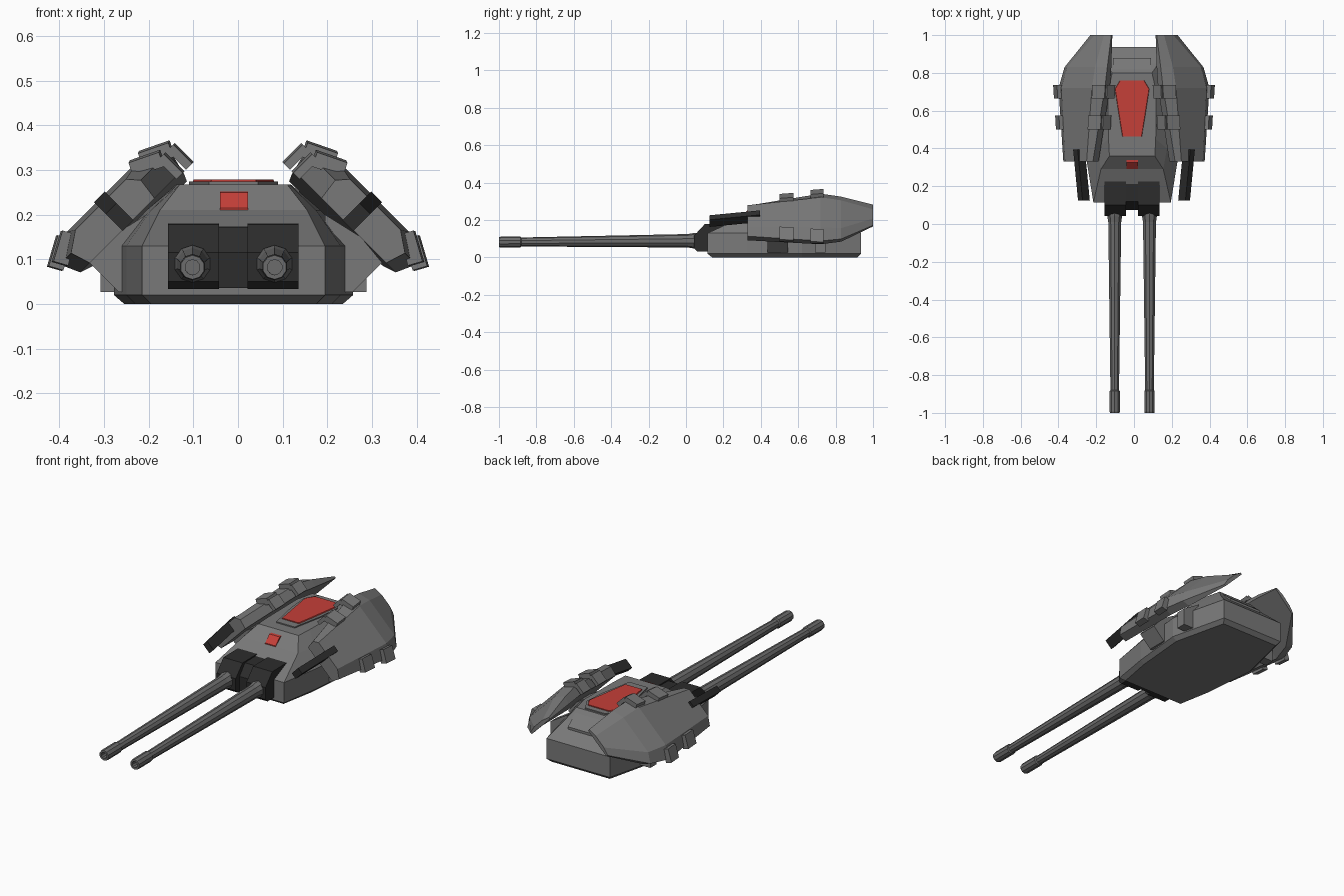
import bpy, bmesh, math
from mathutils import Vector

if "Cube" in bpy.data.objects:
    bpy.data.objects.remove(bpy.data.objects["Cube"])

def material(name, r, g, b):
    m = bpy.data.materials.new(name)
    m.diffuse_color = (r, g, b, 1)
    m.use_nodes = True
    m.node_tree.nodes["Principled BSDF"].inputs["Base Color"].default_value = m.diffuse_color
    return m

GREY = material("armour grey", 0.19, 0.19, 0.19)
BARREL = material("barrel grey", 0.15, 0.15, 0.15)
BLACK = material("dark metal", 0.025, 0.025, 0.025)
RED = material("red trim", 0.56, 0.05, 0.04)
CX = -0.01  # centre line of the hull

def loft(name, rings, mat):
    """Join rings of equal point count with quads and cap both ends."""
    bm = bmesh.new()
    vs = [[bm.verts.new(p) for p in r] for r in rings]
    n = len(rings[0])
    for a, b in zip(vs, vs[1:]):
        for i in range(n):
            j = (i + 1) % n
            bm.faces.new((a[i], a[j], b[j], b[i]))
    bm.faces.new(vs[0][::-1])
    bm.faces.new(vs[-1])
    bmesh.ops.recalc_face_normals(bm, faces=bm.faces)
    me = bpy.data.meshes.new(name)
    bm.to_mesh(me)
    bm.free()
    ob = bpy.data.objects.new(name, me)
    me.materials.append(mat)
    bpy.context.collection.objects.link(ob)
    return ob

def plan(half, z, cx=CX):
    """Symmetric plan outline from (half width, y) points."""
    return ([(cx + x, y, z) for x, y in half] +
            [(cx - x, y, z) for x, y in reversed(half)])

def extrude_x(name, profile, x0, x1, mat):
    return loft(name, [[(x, y, z) for y, z in profile] for x in (x0, x1)], mat)

def slope(s, u, w, y):
    """Point on the 45 degree side armour: u runs down, w points outward."""
    k = math.sqrt(0.5)
    return (s * (u + w) * k, y, (w - u) * k)

def slope_box(name, s, front, rear, du, dw, mat, tilt=0):
    """Box along y between (u, w, y) ends, aligned with the side armour."""
    c, d = math.cos(tilt), math.sin(tilt)
    rings = []
    for u, w, y in (front, rear):
        rings.append([slope(s, u + a * du * c - b * dw * d,
                            w + a * du * d + b * dw * c, y)
                      for a, b in ((-1, -1), (1, -1), (1, 1), (-1, 1))])
    return loft(name, rings, mat)

# hull: stacked plan outlines
full = [(.205, .115), (.24, .33), (.268, .62), (.19, .936)]
base = [(.185, .14), (.22, .33), (.245, .62), (.175, .915)]
waist = [(.165, .29), (.185, .4), (.195, .66), (.14, .85)]
deck = [(.12, .36), (.125, .45), (.128, .70), (.105, .80)]
loft("hull", [plan(base, 0), plan(full, .02), plan(full, .13),
              plan(waist, .21), plan(deck, .268)], GREY)

# raised deck frame and red hatch
frame = [(.055, .42), (.09, .60), (.10, .72), (.06, .79)]
loft("deck_frame", [plan(frame, .26), plan(frame, .274)], GREY)
hatch = [(.052, .462), (.068, .56), (.092, .715), (.065, .76)]
loft("red_hatch", [plan(hatch, .272), plan([(x - .003, y) for x, y in hatch], .279)], RED)

# rear deck step
extrude_x("rear_step", [(.80, .25), (.80, .262), (.845, .225), (.88, .195), (.88, .17)],
          CX - .1, CX + .1, GREY)

# red latch on the front slope
extrude_x("red_latch", [(.29, .195), (.29, .215), (.325, .25), (.39, .256), (.39, .22)],
          -.04, .022, RED)

# gun mantlet: two cheeks and a recessed centre
cheek = [(.06, .033), (.042, .05), (.042, .115), (.10, .178), (.24, .18), (.24, .033)]
extrude_x("mantlet_left", cheek, -.157, -.043, BLACK)
extrude_x("mantlet_right", cheek, .021, .135, BLACK)
core = [(.075, .036), (.075, .115), (.12, .172), (.23, .174), (.23, .036)]
extrude_x("mantlet_core", core, -.05, .03, BLACK)

# twin barrels with muzzle collars and a bored end
def ring(x, y, z, r, n=10):
    return [(x + r * math.cos(2 * math.pi * (i + .5) / n), y,
             z + r * math.sin(2 * math.pi * (i + .5) / n)) for i in range(n)]

for side, x in (("left", -.102), ("right", .082)):
    steps = [(.10, .042), (.045, .042), (.01, .036), (-.88, .024), (-.885, .029),
             (-.99, .029), (-1, .027), (-1, .017), (-.95, .017)]
    loft("barrel_" + side,
         [ring(x, y, .09 - .008 * (.1 - y) / 1.1, r) for y, r in steps], BARREL)

# side armour cross-sections: y, then (u, w) points
sections = [
    (.33, [(-.035, .30), (-.042, .35), (-.02, .375), (.14, .375), (.184, .345), (.17, .30)]),
    (.72, [(-.12, .30), (-.132, .35), (-.07, .385), (.157, .385), (.22, .345), (.20, .30)]),
    (.83, [(-.12, .29), (-.13, .33), (-.07, .362), (.14, .362), (.19, .33), (.17, .29)]),
    (1.0, [(-.113, .275), (-.115, .285), (-.07, .295), (.0, .295), (.042, .285), (.04, .275)]),
]
for side, s in (("left", -1), ("right", 1)):
    loft("side_armour_" + side,
         [[slope(s, u, w, y) for u, w in pts] for y, pts in sections], GREY)

    # small black side gun set in the armour
    slope_box("side_gun_" + side, s, (.05, .325, .125), (.05, .362, .395), .017, .027, BLACK)

    # clamps over the upper and lower armour edges
    for i, (y0, y1, up, low) in enumerate(((.50, .575, -.075, .185), (.665, .735, -.105, .20))):
        slope_box(f"upper_clamp_{side}_{i}", s, (up, .366, y0), (up - .006, .368, y1),
                  .036, .017, GREY, .45)
        slope_box(f"lower_clamp_{side}_{i}", s, (low, .362, y0), (low + .004, .364, y1),
                  .036, .017, GREY, -.5)
        slope_box(f"inner_clamp_{side}_{i}", s, (up - .035, .325, y0), (up - .04, .325, y1),
                  .01, .03, GREY)

    # brackets joining hull and armour
    prof = [(.2, .027), (.262, .027), (.328, .092), (.28, .15), (.2, .2)]
    loft("front_bracket_" + side,
         [[(CX / 2 + s * x, y, z) for x, z in prof] for y in (.435, .545)], GREY)
    prof = [(.2, .027), (.298, .027), (.298, .12), (.2, .18)]
    loft("rear_bracket_" + side,
         [[(CX + s * x, y, z) for x, z in prof] for y in (.69, .745)], GREY)
